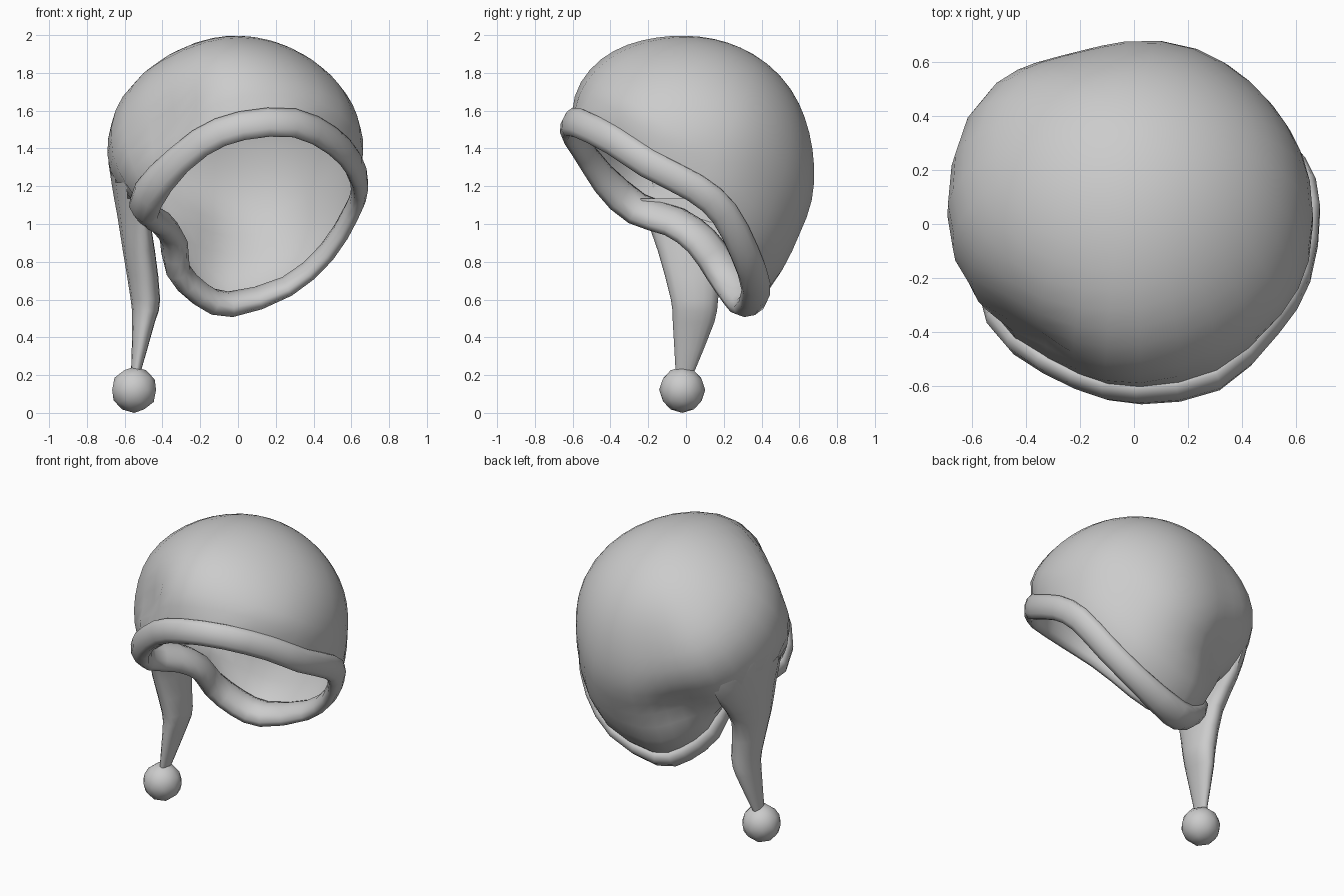
import bpy, bmesh, math
from mathutils import Vector
from mathutils.geometry import interpolate_bezier

if "Cube" in bpy.data.objects:
    bpy.data.objects.remove(bpy.data.objects["Cube"])

wool = bpy.data.materials.new("grey wool")
wool.diffuse_color = (0.6, 0.6, 0.6, 1)
wool.use_nodes = True
wool.node_tree.nodes["Principled BSDF"].inputs["Base Color"].default_value = wool.diffuse_color
CENTRE = Vector((-0.01, 0.02, 1.33))
POLE = Vector((0.0, 0.5, 0.85)).normalized()


def finish(name, bm, angle=60):
    bmesh.ops.recalc_face_normals(bm, faces=bm.faces)
    mesh = bpy.data.meshes.new(name)
    bm.to_mesh(mesh)
    bm.free()
    ob = bpy.data.objects.new(name, mesh)
    bpy.context.collection.objects.link(ob)
    mesh.materials.append(wool)
    for o in bpy.context.selected_objects:
        o.select_set(False)
    ob.select_set(True)
    bpy.context.view_layer.objects.active = ob
    bpy.ops.object.shade_smooth_by_angle(angle=math.radians(angle))
    return ob


def loft(bm, rings, closed=False):
    rows = [[bm.verts.new(p) for p in r] for r in rings]
    pairs = list(zip(rows, rows[1:])) + ([(rows[-1], rows[0])] if closed else [])
    for a, b in pairs:
        for i in range(len(a)):
            j = (i + 1) % len(a)
            bm.faces.new((a[i], a[j], b[j], b[i]))
    return rows


def clamp(v):
    return max(0.0, min(1.0, v))


def smooth_path(pts, per, closed):
    pts = [Vector(p) for p in pts]
    n, out = len(pts), []
    get = (lambda i: pts[i % n]) if closed else (lambda i: pts[max(0, min(n - 1, i))])
    for i in range(n if closed else n - 1):
        a, b, c, d = (get(i + k) for k in (-1, 0, 1, 2))
        out += interpolate_bezier(b, b + (c - a) / 6, c - (d - b) / 6, c, per + 1)[:-1]
    return out if closed else out + [pts[-1]]


# Centre line of the rolled brim
brim = smooth_path([
    (-0.5, -0.26, 1.08), (-0.41, -0.44, 1.24), (-0.2, -0.57, 1.43),
    (0.02, -0.62, 1.52), (0.3, -0.57, 1.535), (0.5, -0.38, 1.44),
    (0.61, -0.2, 1.32), (0.645, 0.05, 1.19), (0.6, 0.2, 1.06),
    (0.47, 0.31, 0.85), (0.26, 0.37, 0.67), (-0.04, 0.34, 0.575),
    (-0.2, 0.28, 0.63), (-0.32, 0.19, 0.76), (-0.34, 0.08, 0.91),
    (-0.41, -0.06, 1.01)], 2, True)

# Bulges and dents in the cloth: direction, amount, sharpness
BUMPS = [((0, -0.7, 0.7), 0.055, 8), ((-0.72, 0.65, 0.1), 0.06, 9),
         ((-0.52, -0.65, 0.25), -0.09, 16), ((-0.3, 0.44, -0.34), -0.08, 16),
         ((0.68, -0.55, 0.3), 0.05, 7), ((-0.9, 0, 0.4), 0.03, 10),
         ((0.25, 0.65, -0.42), 0.045, 10), ((0.9, 0.3, 0.35), 0.02, 8),
         ((-0.3, 0.9, 0.15), -0.03, 14)]


def cloth_radius(d):
    return 0.66 + sum(h * math.exp(-k * (1 - d.dot(Vector(v).normalized())))
                      for v, h, k in BUMPS)


# Hollow dome, swept from the brim up to the crown
ROWS = 16
rings = []
for r in range(ROWS):
    t = r / ROWS
    ring = []
    for p in brim:
        # the front puffs out sooner than the back
        w = clamp(t / (0.3 - 0.14 * clamp((p.z - 1.0) / 0.3)))
        w = w * w * (3 - 2 * w)
        off = p - CENTRE
        d = off.normalized().slerp(POLE, t)
        ring.append(CENTRE + d * (off.length * (1 - w) + cloth_radius(d) * w))
    rings.append(ring)
bm = bmesh.new()
last = loft(bm, rings)[-1]
tip = bm.verts.new(CENTRE + POLE * cloth_radius(POLE))
for i in range(len(last)):
    bm.faces.new((last[i], last[(i + 1) % len(last)], tip))
finish("hat_dome", bm, 180)

# Rolled brim: flattened tube lying along the cloth, fatter at the lower left
bm = bmesh.new()
rings = []
for i, p in enumerate(brim):
    run = (brim[(i + 1) % len(brim)] - brim[i - 1]).normalized()
    out = p - CENTRE
    out = (out - run * out.dot(run)).normalized()
    up = run.cross(out)
    fat = clamp((0.3 - p.x) / 0.4) * clamp((1.35 - p.z) / 0.2)
    rings.append([p + out * (0.045 + 0.02 * fat) * math.cos(a)
                  + up * (0.08 + 0.018 * fat) * math.sin(a)
                  for a in (math.tau * k / 10 for k in range(10))])
loft(bm, rings, True)
finish("rolled_brim", bm, 180)

# Drooping tail: x, y, z of centre, then half depth and half width
spec = [(-0.56, 0.06, 1.6, 0.03, 0.2), (-0.6, 0.08, 1.42, 0.085, 0.36),
        (-0.58, 0.08, 1.22, 0.09, 0.37), (-0.555, 0.07, 1.05, 0.085, 0.29),
        (-0.525, 0.03, 0.86, 0.085, 0.18), (-0.49, 0.045, 0.6, 0.078, 0.125),
        (-0.5, 0.04, 0.48, 0.06, 0.11), (-0.54, -0.005, 0.22, 0.026, 0.05)]
centres = smooth_path([s[:3] for s in spec], 2, False)
sizes = smooth_path([(s[3], s[4], 0) for s in spec], 2, False)
bm = bmesh.new()
rings = []
for c, s in zip(centres, sizes):
    ring = []
    for k in range(16):
        a = math.tau * k / 16
        v = s.y * math.sin(a)
        # wide sections curl around the dome
        curl = 0.8 if v < 0 or c.z > 1.35 else 0.5
        ring.append(c + Vector((s.x * math.cos(a) + curl * v * v, v, 0)))
    rings.append(ring)
rows = loft(bm, rings)
bm.faces.new(rows[0])
bm.faces.new(rows[-1])


# Trim the part of the tail hidden inside the hat
def buried(v):
    off = v.co - CENTRE
    return v.co.z > 1.12 and off.length < cloth_radius(off.normalized()) - 0.015


inner = [f for f in bm.faces if all(buried(v) for v in f.verts)]
bmesh.ops.delete(bm, geom=inner, context='FACES')
finish("drooping_tail", bm)

# Pompom
bm = bmesh.new()
bmesh.ops.create_icosphere(bm, subdivisions=2, radius=0.122)
bmesh.ops.translate(bm, verts=bm.verts, vec=(-0.55, -0.02, 0.122))
finish("pompom", bm, 180)
